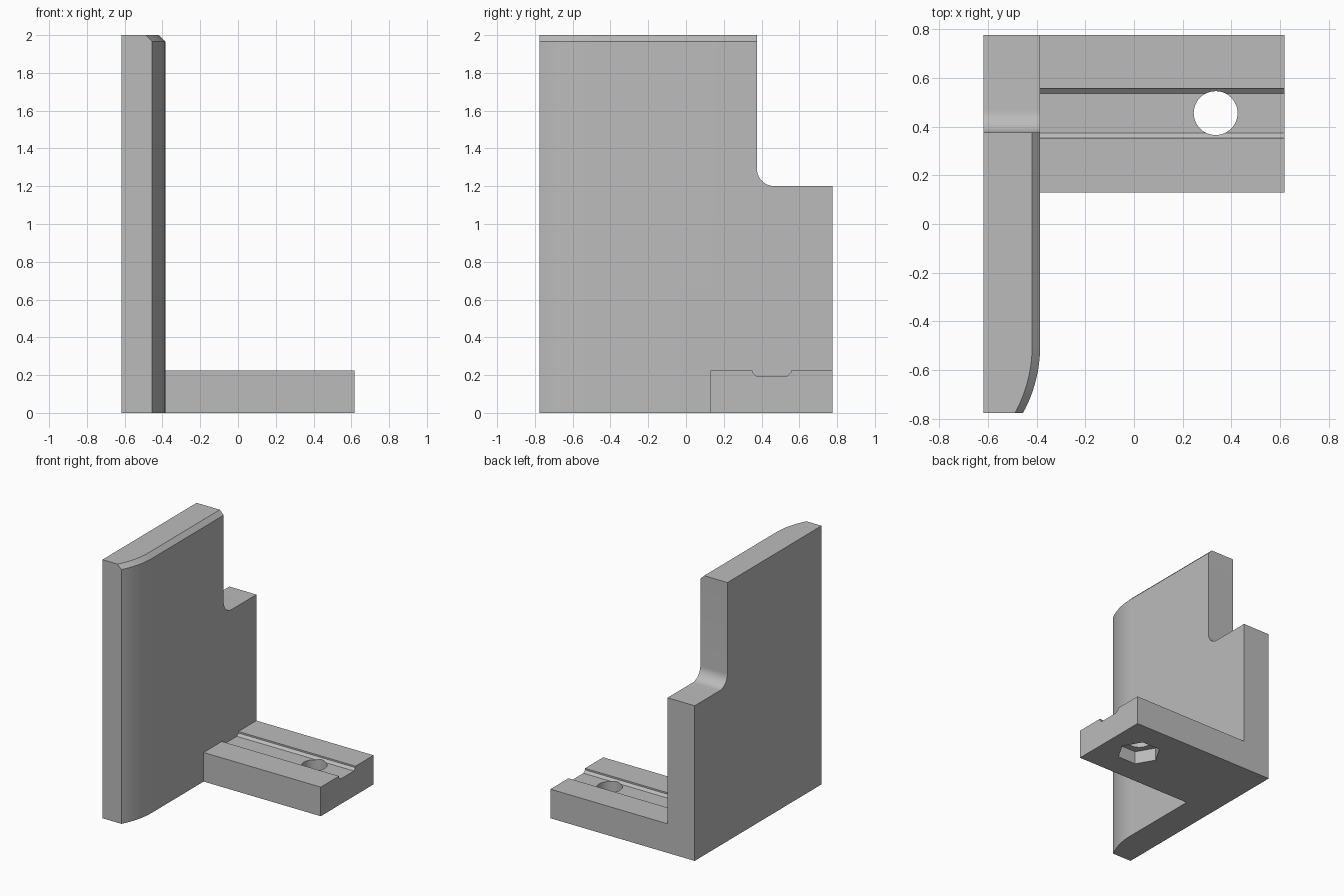
import bpy, bmesh
from math import cos, sin, pi, asin

default = bpy.data.objects.get("Cube")
if default:
    bpy.data.objects.remove(default, do_unlink=True)

grey = bpy.data.materials.new("plain grey")
grey.use_nodes = True
grey.diffuse_color = (0.5, 0.5, 0.5, 1)
grey.node_tree.nodes["Principled BSDF"].inputs["Base Color"].default_value = (0.5, 0.5, 0.5, 1)


def loft(name, rings):
    """Closed solid through matching rings of points."""
    bm = bmesh.new()
    loops = [[bm.verts.new(p) for p in ring] for ring in rings]
    for a, b in zip(loops, loops[1:]):
        for i in range(len(a)):
            j = (i + 1) % len(a)
            bm.faces.new((a[i], a[j], b[j], b[i]))
    bm.faces.new(loops[0])
    bm.faces.new(loops[-1])
    bmesh.ops.recalc_face_normals(bm, faces=bm.faces)
    mesh = bpy.data.meshes.new(name)
    bm.to_mesh(mesh)
    bm.free()
    obj = bpy.data.objects.new(name, mesh)
    bpy.context.collection.objects.link(obj)
    mesh.materials.append(grey)
    return obj


def prism_x(name, profile, x0, x1):
    return loft(name, [[(x, y, z) for y, z in profile] for x in (x0, x1)])


def post(name, x, y, radius, sides, z0, z1):
    angles = [2 * pi * i / sides for i in range(sides)]
    return loft(name, [[(x + radius * cos(a), y + radius * sin(a), z) for a in angles]
                       for z in (z0, z1)])


def combine(obj, other, operation):
    """Apply a boolean and discard the helper."""
    mod = obj.modifiers.new(operation, 'BOOLEAN')
    mod.operation, mod.solver, mod.object = operation, 'EXACT', other
    other.hide_render = True
    bpy.ops.object.select_all(action='DESELECT')
    bpy.context.view_layer.objects.active = obj
    obj.select_set(True)
    bpy.ops.object.modifier_apply(modifier=mod.name)
    bpy.data.objects.remove(other, do_unlink=True)


LEFT, FACE, RIGHT = -0.617, -0.385, 0.617
DEPTH, TOP, BEVEL = 0.775, 2.0, 0.033

# Upright plate: front edge curves away, top edge is chamfered
radius, bend_y = 0.575, -0.5
sweep = asin((DEPTH + bend_y) / radius)
curve = [(FACE, DEPTH)]
for i in range(17):
    a = sweep * i / 16
    curve.append((FACE - radius * (1 - cos(a)), bend_y - radius * sin(a)))


def plan(z, inset):
    return ([(x - inset, y, z) for x, y in curve]
            + [(LEFT, -DEPTH, z), (LEFT, DEPTH, z)])


bracket = loft("bracket_plate", [plan(0, 0), plan(TOP - BEVEL, 0), plan(TOP, BEVEL)])

# Rear step with a rounded inner corner
step_y, step_z, fillet = 0.375, 1.2, 0.095
notch = [(1, step_z), (1, 2.2), (step_y, 2.2)]
for i in range(13):
    a = pi + pi / 2 * i / 12
    notch.append((step_y + fillet * (1 + cos(a)), step_z + fillet * (1 + sin(a))))
combine(bracket, prism_x("step_cutter", notch, -1, 0), 'DIFFERENCE')

# Foot with a chamfered groove along its top
foot_top, groove = 0.225, 0.195
foot_profile = [(0.13, 0), (DEPTH, 0), (DEPTH, foot_top), (0.555, foot_top),
                (0.555, 0.213), (0.535, groove), (0.373, groove),
                (0.353, 0.213), (0.353, foot_top), (0.13, foot_top)]
foot = prism_x("foot", foot_profile, -0.5, RIGHT)

# Bolt hole and hexagonal nut pocket underneath
hole_x, hole_y = 0.335, 0.455
combine(foot, post("hole_cutter", hole_x, hole_y, 0.09, 48, -0.1, 0.4), 'DIFFERENCE')
combine(foot, post("nut_cutter", hole_x, hole_y, 0.157, 6, -0.1, 0.1), 'DIFFERENCE')
combine(bracket, foot, 'UNION')

bpy.ops.object.shade_smooth_by_angle(angle=pi / 6)
